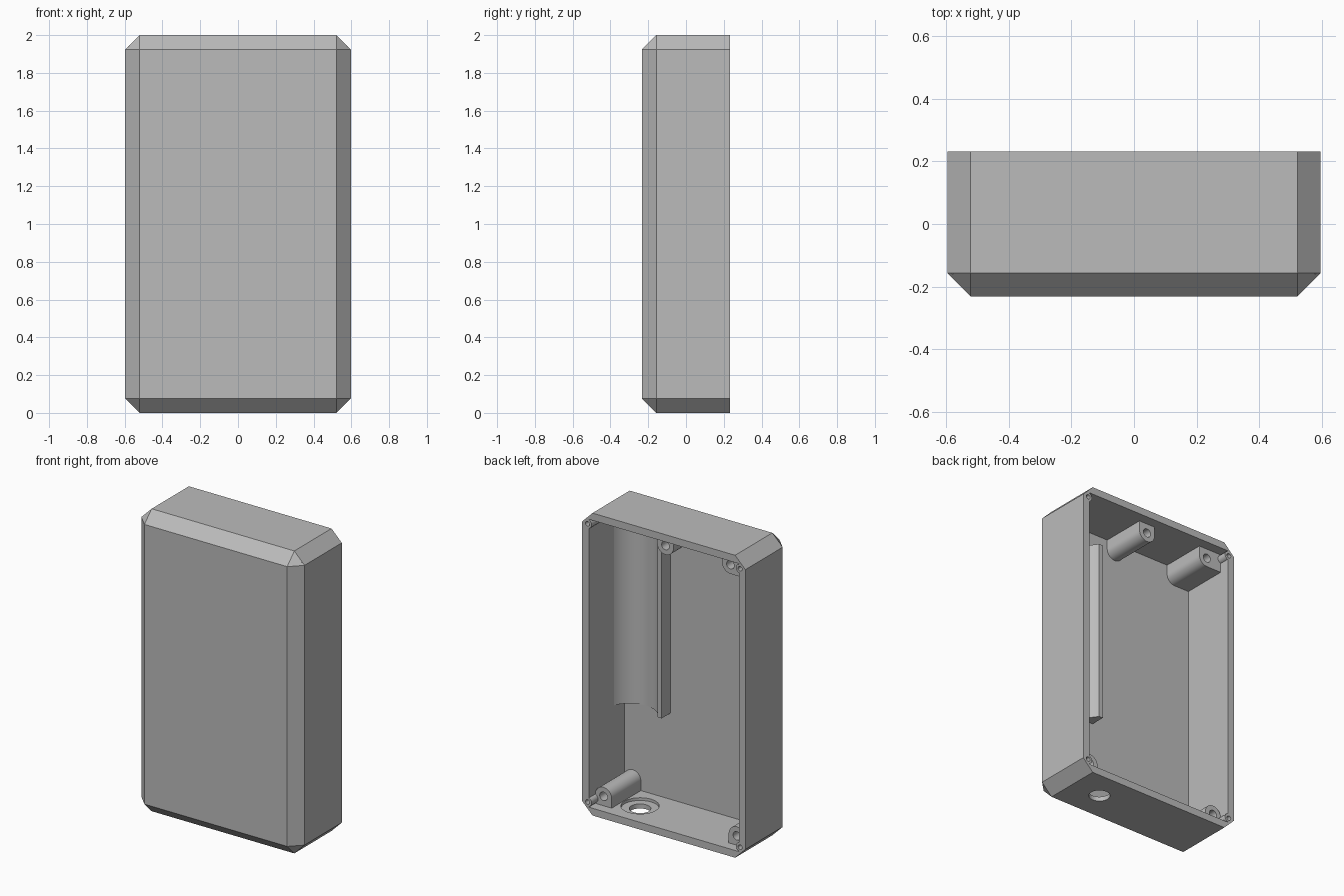
import bpy
import bmesh
from math import cos, sin, pi
from mathutils import Vector

if "Cube" in bpy.data.objects:
    bpy.data.objects.remove(bpy.data.objects["Cube"], do_unlink=True)

GREY = (0.5, 0.5, 0.5, 1)
plastic = bpy.data.materials.new("grey_plastic")
plastic.use_nodes = True
plastic.diffuse_color = GREY
plastic.node_tree.nodes["Principled BSDF"].inputs["Base Color"].default_value = GREY

# Main dimensions
HALF_W, HALF_D, HEIGHT = 0.597, 0.232, 2.0
CHAMFER, WALL, FRONT_INNER = 0.075, 0.048, -0.14
INNER_W = HALF_W - WALL
BOSS_FACE, BOSS_R = 0.165, 0.06


def finish(name, bm):
    bmesh.ops.recalc_face_normals(bm, faces=bm.faces)
    mesh = bpy.data.meshes.new(name)
    bm.to_mesh(mesh)
    bm.free()
    obj = bpy.data.objects.new(name, mesh)
    bpy.context.collection.objects.link(obj)
    mesh.materials.append(plastic)
    return obj


def box(name, lo, hi, chamfer=0):
    bm = bmesh.new()
    bmesh.ops.create_cube(bm, size=1)
    lo, hi = Vector(lo), Vector(hi)
    for v in bm.verts:
        v.co = (lo + hi) / 2 + v.co * (hi - lo)
    if chamfer:
        # Every edge is chamfered except the open back rim
        edges = [e for e in bm.edges if min(v.co.y for v in e.verts) < hi.y - 0.01]
        bmesh.ops.bevel(bm, geom=edges, offset=chamfer, segments=1, affect='EDGES')
    return finish(name, bm)


def prism(name, profile, start, end, axis="y"):
    """Extrude an (x, z) profile along y, or an (x, y) profile along z."""
    bm = bmesh.new()
    place = (lambda a, b, t: (a, t, b)) if axis == "y" else (lambda a, b, t: (a, b, t))
    face = bm.faces.new([bm.verts.new(place(a, b, start)) for a, b in profile])
    moved = bmesh.ops.extrude_face_region(bm, geom=[face])["geom"]
    shift = Vector(place(0, 0, end - start))
    bmesh.ops.translate(bm, vec=shift, verts=[g for g in moved if isinstance(g, bmesh.types.BMVert)])
    return finish(name, bm)


def arc(cx, cy, r, a0=0.0, a1=2 * pi, steps=24):
    return [(cx + r * cos(a0 + (a1 - a0) * i / steps),
             cy + r * sin(a0 + (a1 - a0) * i / steps)) for i in range(steps + 1)]


def circle(cx, cy, r):
    return arc(cx, cy, r, steps=32)[:-1]


def combine(target, tool, operation):
    mod = target.modifiers.new("combine", 'BOOLEAN')
    mod.operation, mod.object, mod.solver = operation, tool, 'EXACT'
    bpy.context.view_layer.objects.active = target
    bpy.ops.object.modifier_apply(modifier=mod.name)
    bpy.data.objects.remove(tool, do_unlink=True)


# Chamfered shell, open at the back
case = box("case", (-HALF_W, -HALF_D, 0), (HALF_W, HALF_D, HEIGHT), CHAMFER)
combine(case, box("cavity", (-INNER_W, FRONT_INNER, WALL),
                  (INNER_W, HALF_D + 0.1, HEIGHT - WALL)), 'DIFFERENCE')

# Slim screw posts in the four corners of the rim
for x in (-0.558, 0.558):
    for z in (0.08, HEIGHT - 0.08):
        combine(case, prism("post", circle(x, z, 0.03), FRONT_INNER - 0.02, HALF_D), 'UNION')
        combine(case, prism("pilot", circle(x, z, 0.015), 0.0, HALF_D + 0.1), 'DIFFERENCE')

# Cable hole with a shallow counterbore in the floor
combine(case, prism("bore", circle(0.308, 0.04, 0.065), -0.1, 0.1, "z"), 'DIFFERENCE')
combine(case, prism("counterbore", circle(0.308, 0.04, 0.115), 0.03, 0.1, "z"), 'DIFFERENCE')


def boss(name, x, z, profile):
    obj = prism(name, profile, FRONT_INNER - 0.01, BOSS_FACE)
    combine(obj, prism("screw_hole", circle(x, z, 0.028), -0.05, BOSS_FACE + 0.1), 'DIFFERENCE')
    return obj


# Arched screw bosses standing on the floor
low, high = 0.11, HEIGHT - 0.11
parts = [case]
for side, x in (("left", 0.488), ("right", -0.488)):
    outline = arc(x, low, BOSS_R, 0, pi) + [(x - BOSS_R, WALL - 0.01), (x + BOSS_R, WALL - 0.01)]
    parts.append(boss("lower_boss_" + side, x, low, outline))

# Arched boss hanging from the roof
x, roof = 0.035, HEIGHT - WALL + 0.01
outline = arc(x, high, BOSS_R, pi, 2 * pi) + [(x + BOSS_R, roof), (x - BOSS_R, roof)]
parts.append(boss("upper_boss_middle", x, high, outline))

# Corner boss, rounded inside and flat out to the side wall
x, wall = -0.44, -INNER_W - 0.01
outline = arc(x, high, BOSS_R, 0, -pi / 2, 12) + [(wall, high - BOSS_R), (wall, roof), (x + BOSS_R, roof)]
parts.append(boss("upper_boss_right", x, high, outline))

# Cylindrical cradle along the left wall
ridge, tip, outer = 0.21, -0.045, INNER_W + 0.01
cradle = prism("battery_cradle", [(ridge, FRONT_INNER - 0.01), (outer, FRONT_INNER - 0.01),
                                  (outer, -0.02), (0.5, tip), (ridge, tip)], 0.62, 1.83, "z")
combine(cradle, prism("cradle_cut", arc(0.392, 0.031, 0.17, steps=64)[:-1], 0.5, 1.95, "z"), 'DIFFERENCE')
parts.append(cradle)

# Smooth round surfaces, crisp edges
bpy.ops.object.select_all(action='DESELECT')
for obj in parts:
    obj.select_set(True)
bpy.context.view_layer.objects.active = case
bpy.ops.object.shade_smooth_by_angle(angle=pi / 6)
